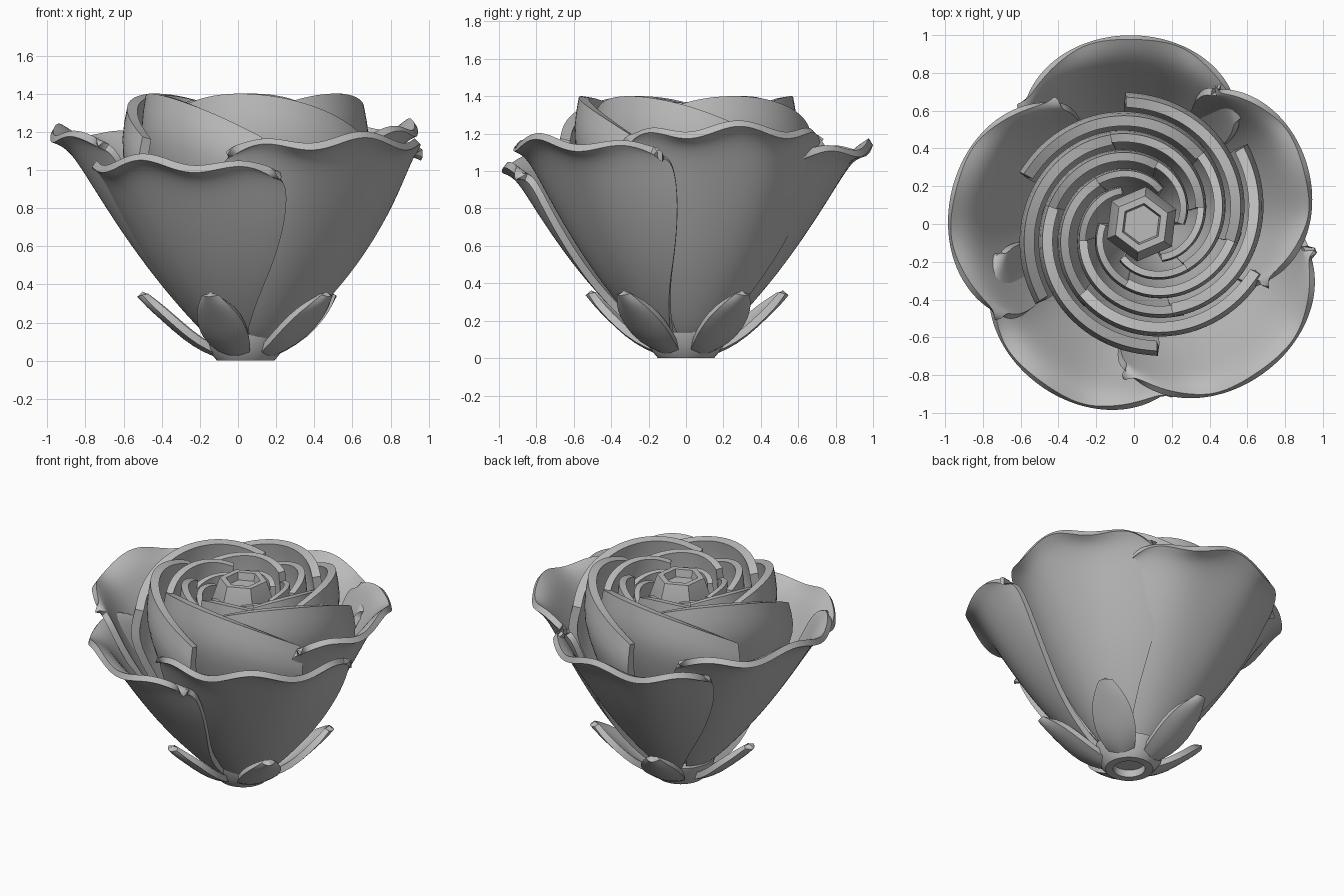
import bpy, bmesh
from math import sin, cos, pi, radians

cube = bpy.data.objects.get("Cube")
if cube:
    bpy.data.objects.remove(cube)

grey = bpy.data.materials.new("soft grey")
grey.use_nodes = True
COLOUR = (0.5, 0.5, 0.5, 1)
grey.diffuse_color = COLOUR
grey.node_tree.nodes["Principled BSDF"].inputs["Base Color"].default_value = COLOUR

AXIS_X = 0.04  # the stem line sits slightly off the middle


def finish(name, bm, thickness=0, levels=0, angle=35):
    """Turn a bmesh into a finished object with real thickness."""
    mesh = bpy.data.meshes.new(name)
    bm.to_mesh(mesh)
    bm.free()
    mesh.materials.append(grey)
    ob = bpy.data.objects.new(name, mesh)
    bpy.context.collection.objects.link(ob)
    if levels:
        subdivide = ob.modifiers.new("smooth", "SUBSURF")
        subdivide.levels = levels
        subdivide.boundary_smooth = "PRESERVE_CORNERS"
    if thickness:
        solid = ob.modifiers.new("thickness", "SOLIDIFY")
        solid.thickness = thickness
        solid.offset = -1
    bpy.ops.object.select_all(action="DESELECT")
    ob.select_set(True)
    bpy.context.view_layer.objects.active = ob
    if ob.modifiers:
        bpy.ops.object.convert(target="MESH")
    bpy.ops.object.shade_smooth_by_angle(angle=radians(angle))


def sheet(rows, columns, point):
    """Grid of quads; point(u, row) gives a position, u runs -1 to 1."""
    bm = bmesh.new()
    grid = [[bm.verts.new(point(2 * i / columns - 1, j)) for i in range(columns + 1)]
            for j in range(rows)]
    for low, high in zip(grid, grid[1:]):
        for i in range(columns):
            bm.faces.new((low[i], low[i + 1], high[i + 1], high[i]))
    return bm


def lathe(profile, sides, turn=0):
    """Closed stack of regular rings."""
    bm = bmesh.new()
    loops = [[bm.verts.new(polar(r, 2 * pi * k / sides + turn, z)) for k in range(sides)]
             for r, z in profile]
    for low, high in zip(loops, loops[1:]):
        for k in range(sides):
            n = (k + 1) % sides
            bm.faces.new((low[k], low[n], high[n], high[k]))
    bm.faces.new(loops[0][::-1])
    bm.faces.new(loops[-1])
    return bm


def polar(r, a, z):
    return (AXIS_X + r * cos(a), r * sin(a), z)


# Outer petals: (radius share, height share, half width in degrees)
OUTER = [(.15, .06, 26), (.25, .11, 33), (.45, .30, 40), (.62, .5, 47), (.78, .73, 49),
         (.88, .89, 48), (.94, .955, 46), (1, .985, 43)]


def outer_petal(name, angle, height, reach, flare):
    def point(u, j):
        r, z, width = OUTER[j]
        rim = r ** 6
        cup = 0.11 * r * r * u * u + 0.06 * rim * u ** 4
        radius = reach * r ** flare * (1 + (0.08 - 0.03 * rim) * u - cup)
        wave = 0.03 * cos(2.6 * pi * u) - 0.06 * u * u
        return polar(radius, radians(angle + width * u), height * z + rim * wave)
    finish(name, sheet(len(OUTER), 24, point), 0.04, 2)


# angle, height, reach, flare
PETALS = [(18, 1.23, .93, 1.03), (92, 1.13, 1.0, 1.15), (169, 1.2, 1.02, 1.15),
          (237, 1.04, 1.01, 1.08), (308, 1.16, 1.02, 1.03)]
for k, shape in enumerate(PETALS):
    outer_petal(f"outer_petal_{k + 1}", *shape)

# Inner petals: cupped profile, spiralling outward, arched along the rim
INNER = [(.16, .08), (.41, .2), (.64, .4), (.84, .6), (.97, .77), (1, .88), (.95, 1)]


def inner_petal(name, angle, radius, height, span, spiral, drop, thickness):
    def point(u, j):
        r, z = INNER[j]
        top = height - drop * (u + 1.7 * u * u)
        return polar(radius * r * (1 + spiral * u), radians(angle + span * u), top * z)
    finish(name, sheet(len(INNER), 14, point), thickness, 1)


# name, first angle, radius, height, half span, spiral, drop, thickness
RINGS = [("middle_petal", -17, .62, 1.39, 54, .15, .08, .055),
         ("inner_petal", 5, .45, 1.36, 50, .2, .05, .045),
         ("heart_petal", -15, .31, 1.3, 46, .25, .03, .035)]
for name, first, *shape in RINGS:
    for k in range(6):
        inner_petal(f"{name}_{k + 1}", first + 60 * k, *shape)

# Bud: faceted six-sided centre with a sunken top
BUD = [(.08, .3), (.2, 1.12), (.2, 1.22), (.15, 1.37), (.11, 1.37), (.1, 1.32)]
finish("centre_bud", lathe(BUD, 6, .4), angle=20)

# Sepals: short leaves with blunt tips (distance, height, half width)
SEPAL = [(.13, .01, .05), (.22, .04, .095), (.33, .11, .135), (.44, .21, .13),
         (.52, .28, .09), (.57, .335, .045)]


def sepal(name, angle):
    a = radians(angle)

    def point(u, j):
        d, z, width = SEPAL[j]
        side = width * u
        d -= 0.03 * u * u
        return (AXIS_X + d * cos(a) - side * sin(a), d * sin(a) + side * cos(a), z + 0.01 * u * u)
    finish(name, sheet(len(SEPAL), 6, point), 0.04, 1)


for k in range(5):
    sepal(f"sepal_{k + 1}", 34 + 72 * k)

# Base: small cup with a round socket underneath
finish("base_cup", lathe([(.1, .05), (.1, 0), (.15, 0), (.2, .06), (.22, .14)], 32))
